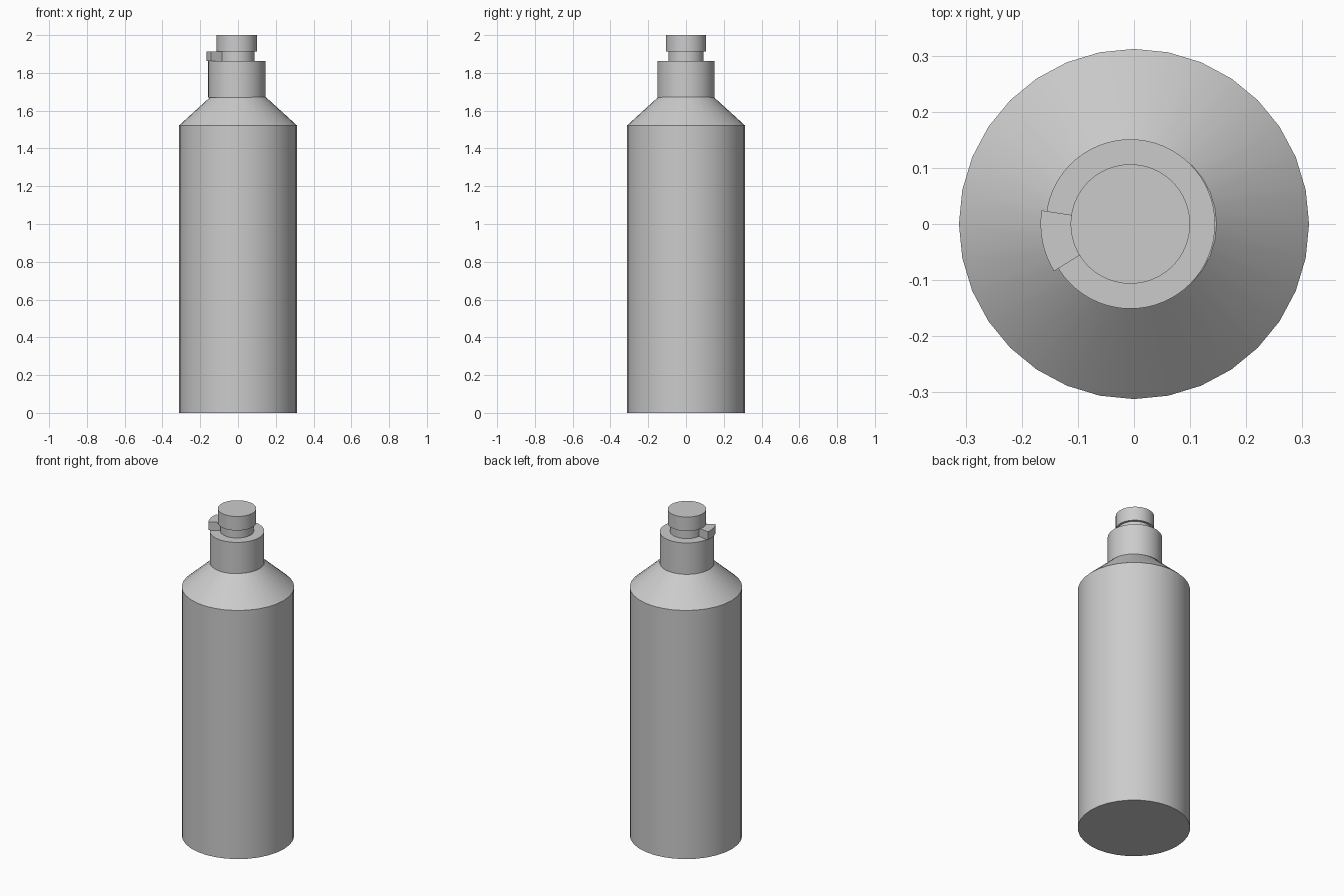
import bpy, bmesh, math

if "Cube" in bpy.data.objects:
    bpy.data.objects.remove(bpy.data.objects["Cube"])

CX = -0.0065  # the cap parts sit slightly off the bottle axis


def finish(name, bm):
    bmesh.ops.recalc_face_normals(bm, faces=bm.faces)
    mesh = bpy.data.meshes.new(name)
    bm.to_mesh(mesh)
    bm.free()
    obj = bpy.data.objects.new(name, mesh)
    bpy.context.collection.objects.link(obj)
    bpy.ops.object.select_all(action='DESELECT')
    obj.select_set(True)
    bpy.context.view_layer.objects.active = obj
    bpy.ops.object.shade_smooth_by_angle(angle=math.radians(30))
    return obj


def lathe(name, profile, sides, cx=0.0):
    """Closed solid of revolution from (radius, z) points, bottom to top."""
    bm = bmesh.new()
    rings = [[bm.verts.new((cx + r * math.cos(math.tau * i / sides),
                            r * math.sin(math.tau * i / sides), z))
              for i in range(sides)] for r, z in profile]
    for low, high in zip(rings, rings[1:]):
        for i in range(sides):
            j = (i + 1) % sides
            bm.faces.new((low[i], low[j], high[j], high[i]))
    bm.faces.new(rings[0])
    bm.faces.new(rings[-1])
    return finish(name, bm)


def sector(name, r_in, r_out, a0, a1, z0, z1, steps, cx):
    """Ring segment between two angles, extruded upward."""
    bm = bmesh.new()
    angles = [math.radians(a0 + (a1 - a0) * i / steps) for i in range(steps + 1)]
    outline = [(r_out, a) for a in angles] + [(r_in, a) for a in reversed(angles)]
    face = bm.faces.new([bm.verts.new((cx + r * math.cos(a), r * math.sin(a), z0))
                         for r, a in outline])
    new = bmesh.ops.extrude_face_region(bm, geom=[face], use_keep_orig=True)['geom']
    bmesh.ops.translate(bm, vec=(0, 0, z1 - z0),
                        verts=[v for v in new if isinstance(v, bmesh.types.BMVert)])
    return finish(name, bm)


# Bottle with sloping shoulder
lathe("bottle_body", [(0.312, 0), (0.312, 1.522), (0.147, 1.672)], 32)

# Screw cap, narrow stem and push button
lathe("cap_collar", [(0.151, 1.67), (0.151, 1.862)], 64, CX)
lathe("button_stem", [(0.093, 1.86), (0.093, 1.916)], 64, CX)
lathe("push_button", [(0.1065, 1.914), (0.1065, 2.0)], 64, CX)

# Safety tab wrapped part way around the stem
sector("safety_tab", 0.091, 0.16, 171.3, 211.7, 1.862, 1.912, 8, CX)
